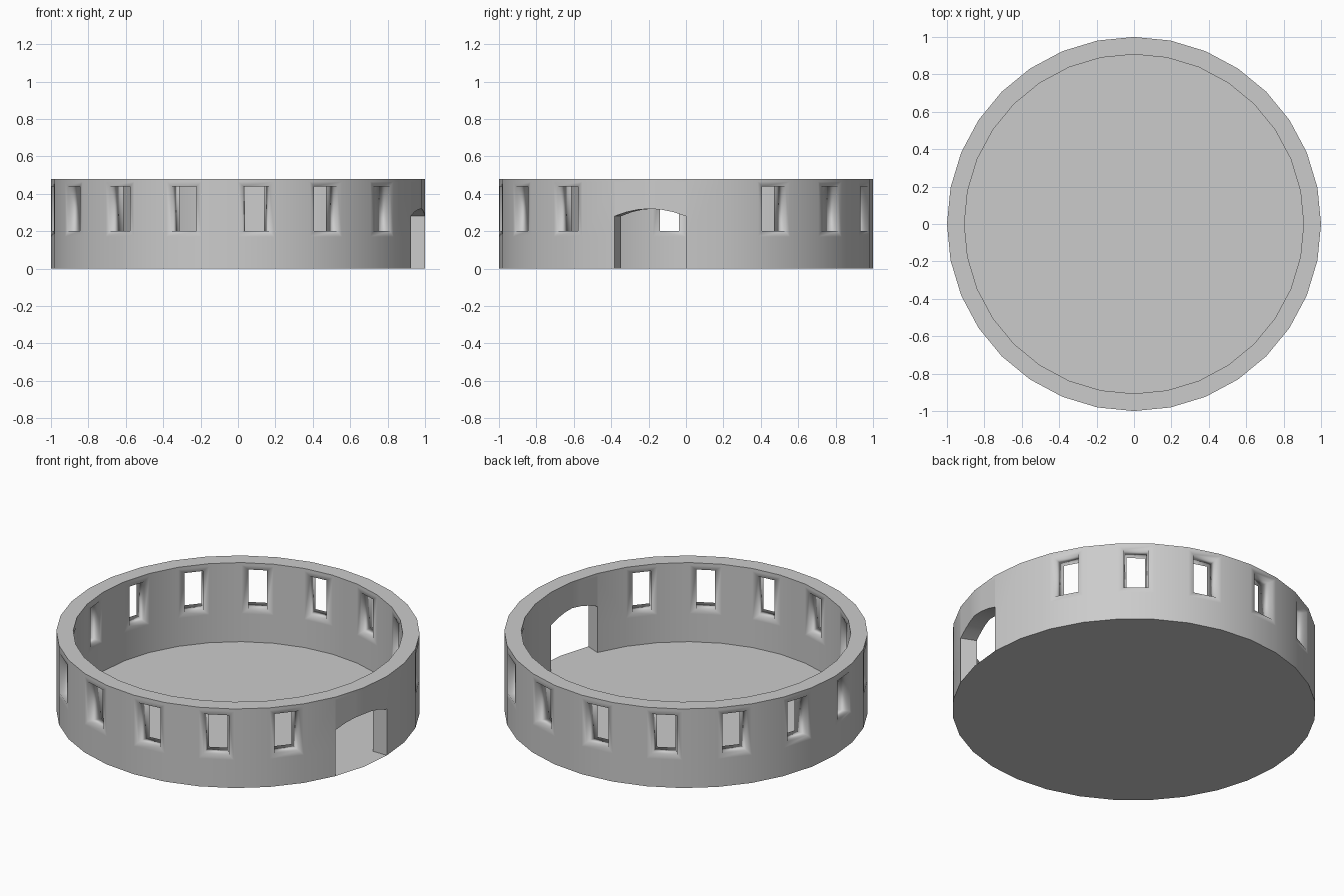
import bpy, bmesh
from math import sin, cos, pi

if "Cube" in bpy.data.objects:
    bpy.data.objects.remove(bpy.data.objects["Cube"])

N, R_OUT, R_IN = 32, 1.0, 0.907
ROWS = (0.0, 0.17, 0.465, 0.48)        # wall bands
WIN_Z = (0.20, 0.44)                   # window opening heights
WIN_HALF = {R_OUT: 0.07, R_IN: 0.052}  # splayed opening half widths
DOOR = (30, 31)
ARCH = ((0, .28), (1/3, .302), (2/3, .315), (1, .32))


def point(radius, seg, u, z):
    """Point on a flat wall segment, u running 0..1 along it."""
    a, b = 2 * pi * seg / N, 2 * pi * (seg + 1) / N
    return (radius * (cos(a) * (1 - u) + cos(b) * u),
            radius * (sin(a) * (1 - u) + sin(b) * u), z)


bm = bmesh.new()


def face(points):
    return bm.faces.new([bm.verts.new(p) for p in points])


def panel(r, seg, u0, u1, z0, z1):
    face([point(r, seg, u, z) for u, z in ((u0, z0), (u1, z0), (u1, z1), (u0, z1))])


def bridge(seg, pa, pb):
    """Joins outer and inner skins along one edge of an opening."""
    face([point(R_OUT, seg, *pa[0]), point(R_OUT, seg, *pb[0]),
          point(R_IN, seg, *pb[1]), point(R_IN, seg, *pa[1])])


def window_corners(r):
    h = WIN_HALF[r] / (2 * r * sin(pi / N))
    return [(.5 - h, WIN_Z[0]), (.5 + h, WIN_Z[0]), (.5 + h, WIN_Z[1]), (.5 - h, WIN_Z[1])]


# ring wall with windows in every other segment and an arched door
for s in range(N):
    is_door = s in DOOR
    is_window = s % 2 == 0 and s not in (0, 30)
    arch = ARCH if s == DOOR[0] else [(1 - u, z) for u, z in reversed(ARCH)]
    face([point(r, s, u, ROWS[3]) for r, u in ((R_OUT, 0), (R_OUT, 1), (R_IN, 1), (R_IN, 0))])
    for r in (R_OUT, R_IN):
        panel(r, s, 0, 1, ROWS[2], ROWS[3])
        if is_door:
            for (ua, za), (ub, zb) in zip(arch, arch[1:]):
                face([point(r, s, u, z) for u, z in
                      ((ua, za), (ub, zb), (ub, ROWS[2]), (ua, ROWS[2]))])
            continue
        panel(r, s, 0, 1, ROWS[0], ROWS[1])
        if is_window:
            outer = [(0, ROWS[1]), (1, ROWS[1]), (1, ROWS[2]), (0, ROWS[2])]
            hole = window_corners(r)
            for i in range(4):
                j = (i + 1) % 4
                face([point(r, s, *p) for p in (outer[i], outer[j], hole[j], hole[i])])
        else:
            panel(r, s, 0, 1, ROWS[1], ROWS[2])
    if is_window:
        pairs = list(zip(window_corners(R_OUT), window_corners(R_IN)))
        for i in range(4):
            bridge(s, pairs[i], pairs[(i + 1) % 4])
    if is_door:
        for a, b in zip(arch, arch[1:]):
            bridge(s, (a, a), (b, b))
        u = 0 if s == DOOR[0] else 1
        for z0, z1 in ((0, ROWS[1]), (ROWS[1], ARCH[0][1])):
            bridge(s, ((u, z0),) * 2, ((u, z1),) * 2)

bmesh.ops.remove_doubles(bm, verts=bm.verts[:], dist=1e-4)
bmesh.ops.recalc_face_normals(bm, faces=bm.faces[:])

# smooth wall, crisp rim and door, soft shading round the windows
for f in bm.faces:
    f.smooth = True
for e in bm.edges:
    at_window = all(min(abs(v.co.z - z) for z in WIN_Z) < 1e-4 for v in e.verts)
    if len(e.link_faces) != 2 or (e.calc_face_angle(0) > 0.5 and not at_window):
        e.smooth = False


def make_object(name, mesh_bm):
    mesh = bpy.data.meshes.new(name)
    mesh_bm.to_mesh(mesh)
    mesh_bm.free()
    bpy.context.collection.objects.link(bpy.data.objects.new(name, mesh))


make_object("ring_wall", bm)

# floor: inner disc plus the strip under the wall
fb = bmesh.new()
rings = [[fb.verts.new(point(r, i, 0, 0)) for i in range(N)] for r in (R_IN, R_OUT)]
fb.faces.new(rings[0])
for i in range(N):
    j = (i + 1) % N
    fb.faces.new((rings[0][i], rings[1][i], rings[1][j], rings[0][j]))
make_object("floor", fb)
